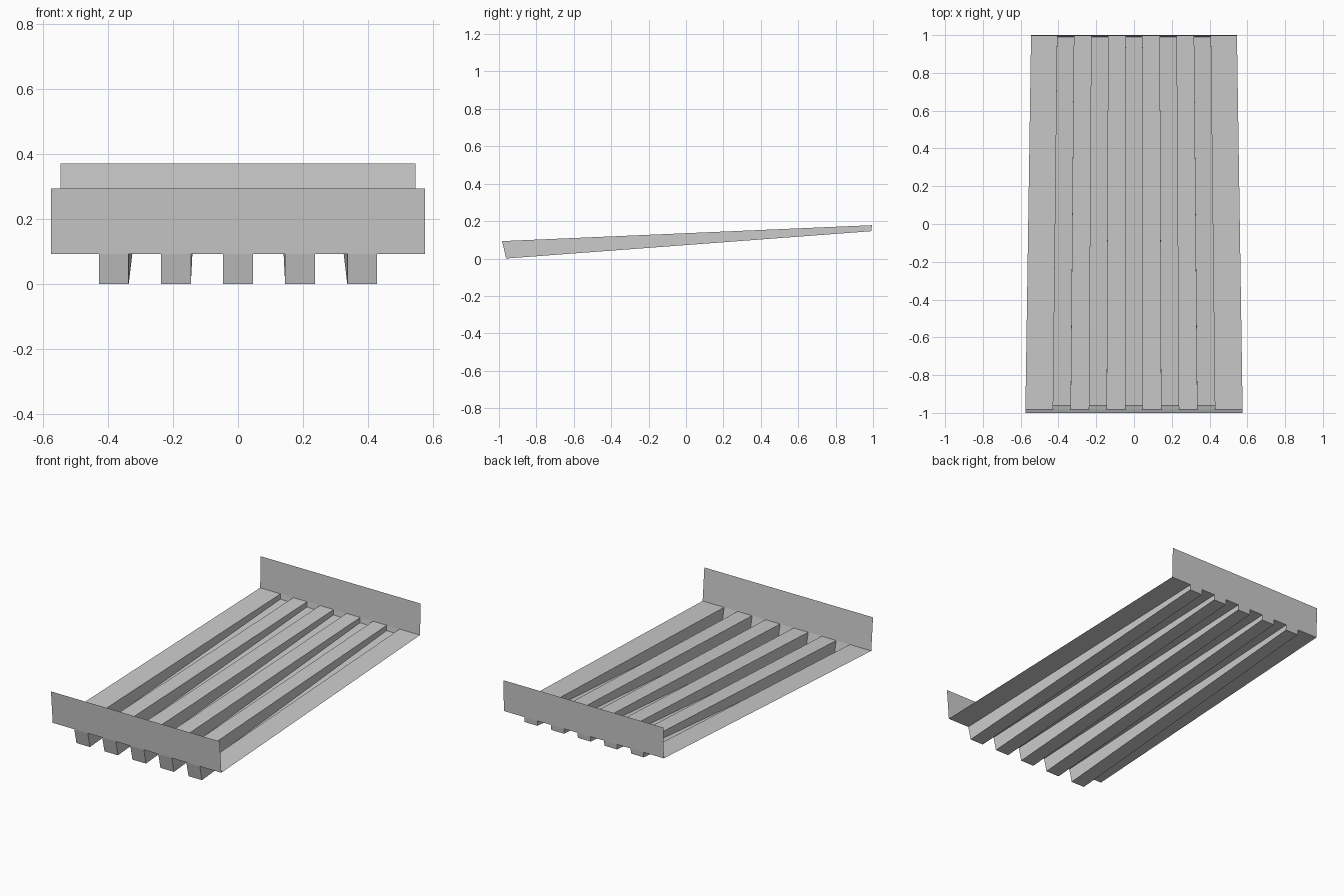
import bpy
import bmesh

if "Cube" in bpy.data.objects:
    bpy.data.objects.remove(bpy.data.objects["Cube"])

PITCH, HALF = 0.191, 0.046     # channel spacing and half width at the front
EDGE = 0.575                   # half width of the sheet at the front
TAPER = 0.948                  # back end is slightly narrower
CHANNELS = range(-2, 3)

# (scale, high y/z, low y/z, plate top y/z) for each end
FRONT = dict(s=1.0, high=(-0.983, 0.093), low=(-0.962, 0.0), top=(-1.0, 0.293))
BACK = dict(s=TAPER, high=(0.994, 0.178), low=(0.991, 0.146), top=(1.0, 0.37))


def make_object(name, quads):
    bm = bmesh.new()
    for quad in quads:
        bm.faces.new([bm.verts.new(p) for p in quad])
    bmesh.ops.remove_doubles(bm, verts=bm.verts, dist=1e-5)
    mesh = bpy.data.meshes.new(name)
    bm.to_mesh(mesh)
    bm.free()
    obj = bpy.data.objects.new(name, mesh)
    bpy.context.collection.objects.link(obj)
    return obj


def point(end, x, level):
    return (x * end["s"], *end[level])


# Corrugated sheet: square-wave profile lofted from front to back
profile = [(-EDGE, "high")]
for k in CHANNELS:
    a, b = k * PITCH - HALF, k * PITCH + HALF
    profile += [(a, "high"), (a, "low"), (b, "low"), (b, "high")]
profile.append((EDGE, "high"))
make_object("corrugated_sheet", [
    (point(FRONT, *p), point(FRONT, *q), point(BACK, *q), point(BACK, *p))
    for p, q in zip(profile, profile[1:])])


# End plates: thin upright panel plus the caps closing each channel
def end_plate(name, end, flip):
    spans = [(-EDGE, EDGE, "high", "top")]
    spans += [(k * PITCH - HALF, k * PITCH + HALF, "low", "high") for k in CHANNELS]
    quads = []
    for a, b, lower, upper in spans:
        quad = [point(end, a, lower), point(end, b, lower),
                point(end, b, upper), point(end, a, upper)]
        quads.append(quad[::-1] if flip else quad)
    make_object(name, quads)


end_plate("front_plate", FRONT, False)
end_plate("back_plate", BACK, True)
